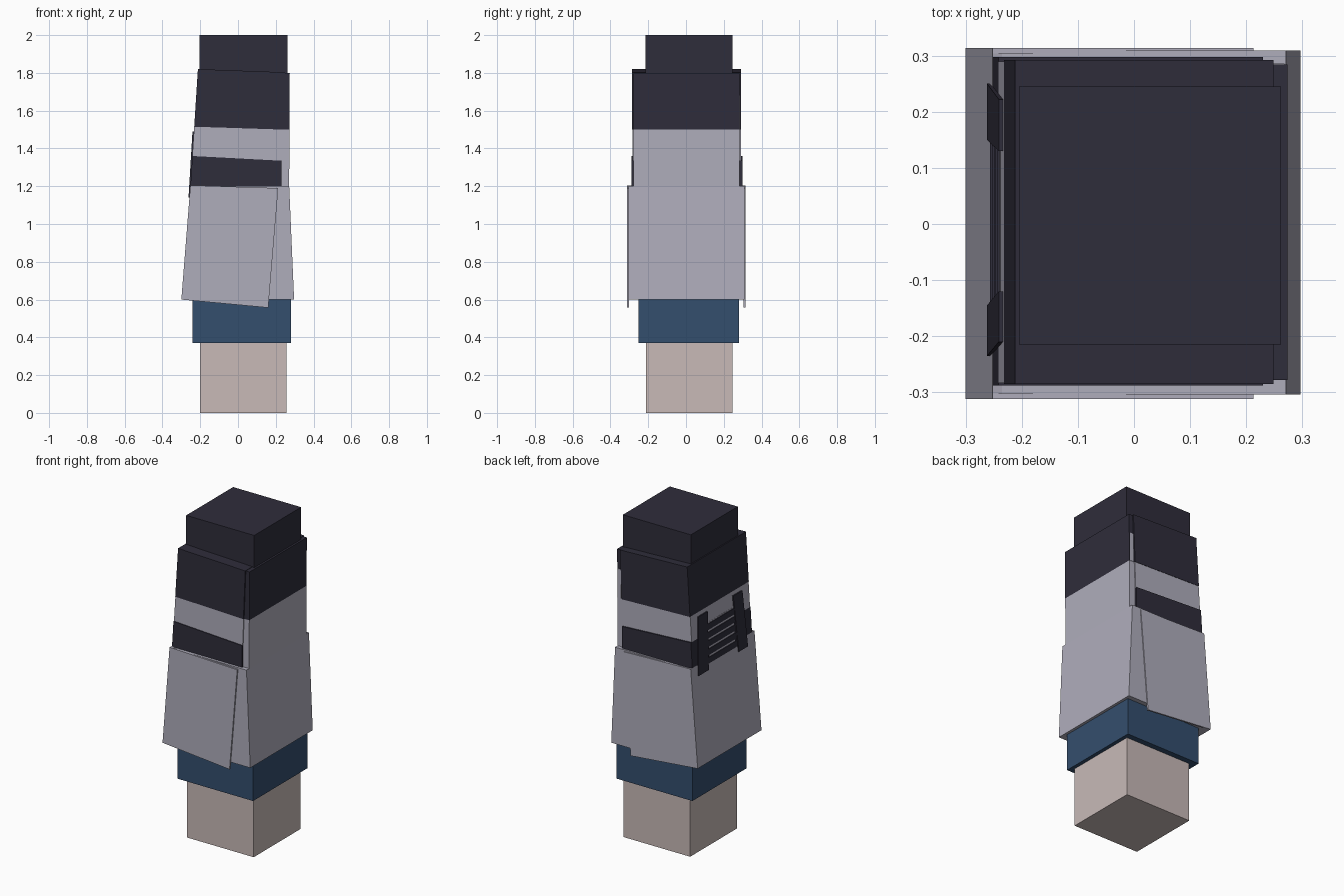
import bpy
import bmesh

if "Cube" in bpy.data.objects:
    bpy.data.objects.remove(bpy.data.objects["Cube"], do_unlink=True)


def material(name, rgb):
    m = bpy.data.materials.new(name)
    m.use_nodes = True
    m.diffuse_color = (*rgb, 1)
    m.node_tree.nodes["Principled BSDF"].inputs["Base Color"].default_value = (*rgb, 1)
    return m


dark = material("charcoal", (0.028, 0.026, 0.043))
grey = material("lavender grey", (0.43, 0.42, 0.5))
blue = material("navy blue", (0.034, 0.077, 0.155))
skin = material("pale skin", (0.58, 0.49, 0.475))


def block(name, mat, low, high):
    """Six-sided block; each end is (x0, x1, y0, y1, z at x0, z at x1)."""
    bm = bmesh.new()
    rings = []
    for x0, x1, y0, y1, za, zb in (low, high):
        corners = ((x0, y0, za), (x1, y0, zb), (x1, y1, zb), (x0, y1, za))
        rings.append([bm.verts.new(c) for c in corners])
    a, b = rings
    bm.faces.new(a[::-1])
    bm.faces.new(b)
    for i in range(4):
        j = (i + 1) % 4
        bm.faces.new((a[i], a[j], b[j], b[i]))
    bmesh.ops.recalc_face_normals(bm, faces=bm.faces)
    mesh = bpy.data.meshes.new(name)
    bm.to_mesh(mesh)
    bm.free()
    mesh.materials.append(mat)
    obj = bpy.data.objects.new(name, mesh)
    bpy.context.collection.objects.link(obj)
    return obj


def box(name, mat, x0, x1, y0, y1, z0, z1):
    return block(name, mat, (x0, x1, y0, y1, z0, z0), (x0, x1, y0, y1, z1, z1))


def left_x(z):
    """Sloping outer edge of the upper sleeve."""
    return -0.252 + (z - 1.2) * 0.064


def panel_x(z):
    """Edge of the overlapping upper panel."""
    return 0.23 + max(0, z - 1.33) * 0.04


# Hand, cuff and shoulder
box("hand", skin, -0.2, 0.257, -0.213, 0.245, 0, 0.37)
box("cuff", blue, -0.24, 0.28, -0.252, 0.28, 0.37, 0.61)
box("shoulder", dark, -0.205, 0.262, -0.215, 0.245, 1.75, 2)

# Lower sleeve: body, then the wrap that overlaps it on three sides
block("lower_sleeve", grey, (-0.29, 0.297, -0.304, 0.309, 0.6, 0.6),
      (-0.245, 0.271, -0.304, 0.309, 1.2, 1.2))
for name, y0, y1 in (("front", -0.312, -0.302), ("back", 0.304, 0.314)):
    block(name + "_lower_wrap", grey, (-0.3, 0.16, y0, y1, 0.6, 0.557),
          (-0.252, 0.213, y0, y1, 1.205, 1.19))
block("side_lower_wrap", grey, (-0.3, -0.28, -0.312, 0.314, 0.6, 0.6),
      (-0.252, -0.235, -0.312, 0.314, 1.205, 1.2))

# Upper sleeve: body seen on the outer side
block("upper_sleeve", grey, (-0.24, 0.271, -0.278, 0.284, 1.19, 1.19),
      (-0.22, 0.272, -0.278, 0.284, 1.5, 1.5))
block("upper_sleeve_top", dark, (-0.22, 0.272, -0.278, 0.284, 1.5, 1.5),
      (-0.205, 0.274, -0.278, 0.284, 1.8, 1.8))
box("back_seam", grey, 0.245, 0.268, 0.283, 0.286, 1.5, 1.68)

# Upper wrap: stripe, pale band and dark top, with edges dropping toward +x
levels = [
    ("armband", dark, 1.2, 1.19, 1.36, 1.335, 0.298, -0.288),
    ("upper_wrap_band", grey, 1.36, 1.335, 1.515, 1.5, 0.29, -0.283),
    ("upper_wrap_top", dark, 1.515, 1.5, 1.82, 1.803, 0.292, -0.285),
]
for name, mat, za, zb, zc, zd, y1, y0 in levels:
    block(name, mat, (left_x(za), panel_x(zb), y0, y1, za, zb),
          (left_x(zc), panel_x(zd), y0, y1, zc, zd))

# Side buckle: two leaning posts joined by slats
for name, lo, hi in (("back", (0.15, 0.25), (0.13, 0.222)),
                     ("front", (-0.235, -0.145), (-0.21, -0.12))):
    block(name + "_buckle_post", dark, (-0.262, -0.24, *lo, 1.14, 1.14),
          (-0.241, -0.22, *hi, 1.49, 1.49))
for i in range(5):
    z = 1.175 + i * 0.05
    x = left_x(z + 0.02) - 0.004
    box(f"buckle_slat_{i + 1}", dark, x, x + 0.015, -0.14, 0.15, z, z + 0.038)
# Pale lining behind the slats
block("buckle_lining", grey, (left_x(1.2) - 0.001, -0.24, -0.12, 0.13, 1.2, 1.2),
      (left_x(1.42) - 0.001, -0.225, -0.12, 0.13, 1.42, 1.42))
